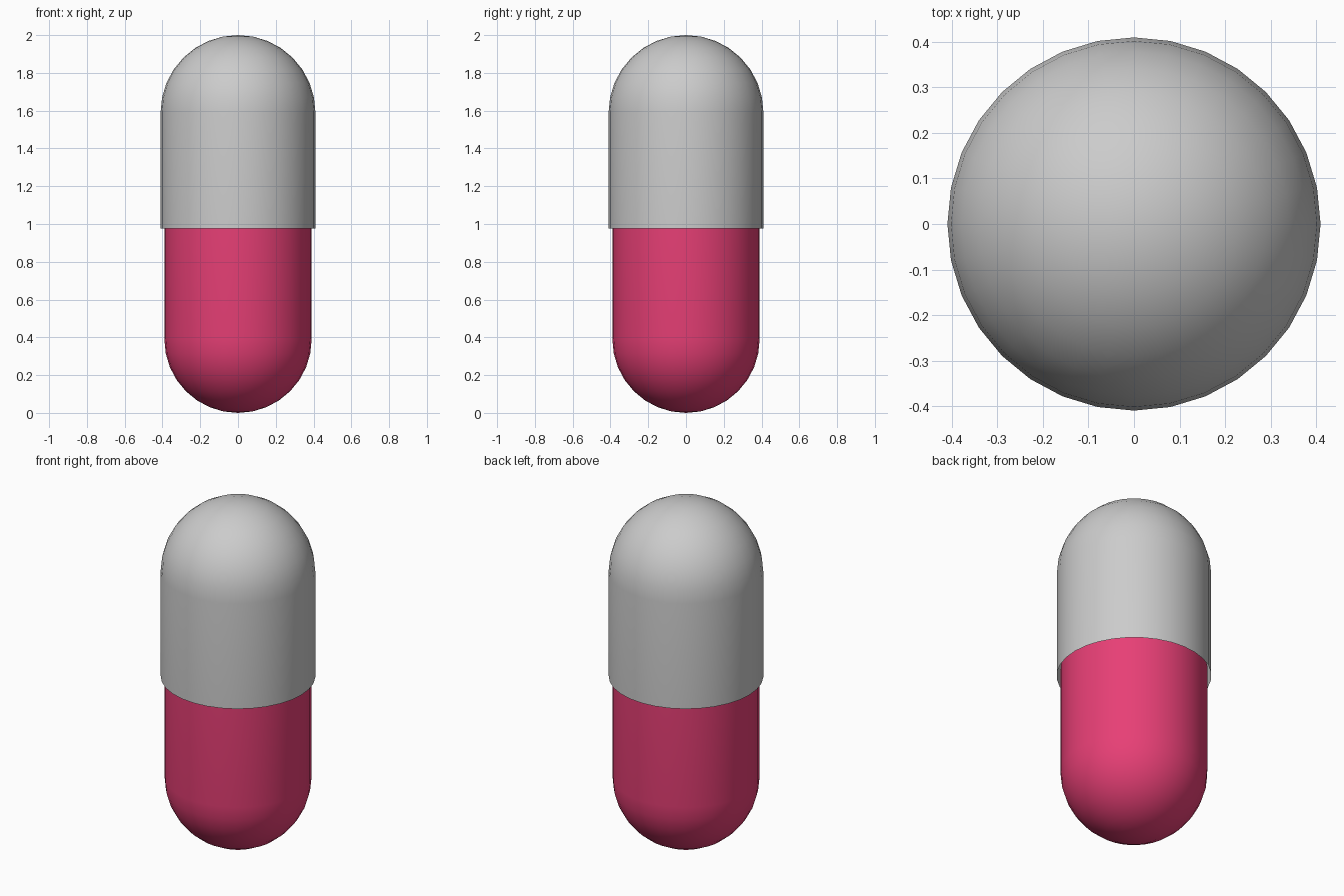
import bpy, bmesh, math

if "Cube" in bpy.data.objects:
    bpy.data.objects.remove(bpy.data.objects["Cube"])

SEGMENTS = 32
DOME_STEPS = 8


def half_shell(name, radius, tip_z, rim_z):
    """Open tube from rim_z closed by a hemispherical dome ending at tip_z."""
    side = 1 if tip_z > rim_z else -1
    centre = tip_z - side * radius
    bm = bmesh.new()
    # Half profile: rim, straight wall, quarter-circle dome
    points = [(radius, rim_z)]
    for i in range(DOME_STEPS + 1):
        a = math.pi / 2 * i / DOME_STEPS
        points.append((radius * math.cos(a), centre + side * radius * math.sin(a)))
    verts = [bm.verts.new((r, 0, z)) for r, z in points]
    edges = [bm.edges.new(pair) for pair in zip(verts, verts[1:])]
    bmesh.ops.spin(bm, geom=verts + edges, cent=(0, 0, 0), axis=(0, 0, 1),
                   angle=2 * math.pi, steps=SEGMENTS)
    bmesh.ops.remove_doubles(bm, verts=bm.verts, dist=1e-4)
    bmesh.ops.recalc_face_normals(bm, faces=bm.faces)
    # Make the open shell's normals face outward
    if sum(f.normal.dot(f.calc_center_median()
                        - f.calc_center_median().project((0, 0, 1)))
           for f in bm.faces) < 0:
        bmesh.ops.reverse_faces(bm, faces=bm.faces)
    for f in bm.faces:
        f.smooth = True
    mesh = bpy.data.meshes.new(name)
    bm.to_mesh(mesh)
    bm.free()
    obj = bpy.data.objects.new(name, mesh)
    bpy.context.collection.objects.link(obj)
    return obj


# Wider grey cap on top
half_shell("capsule_cap", 0.41, 2.0, 0.975)

# Narrower pink body tucked into the cap
body = half_shell("capsule_body", 0.39, 0.0, 1.02)
pink = bpy.data.materials.new("pink")
pink.diffuse_color = (0.8, 0.05, 0.18, 1)
pink.use_nodes = True
pink.node_tree.nodes["Principled BSDF"].inputs["Base Color"].default_value = pink.diffuse_color
body.data.materials.append(pink)
